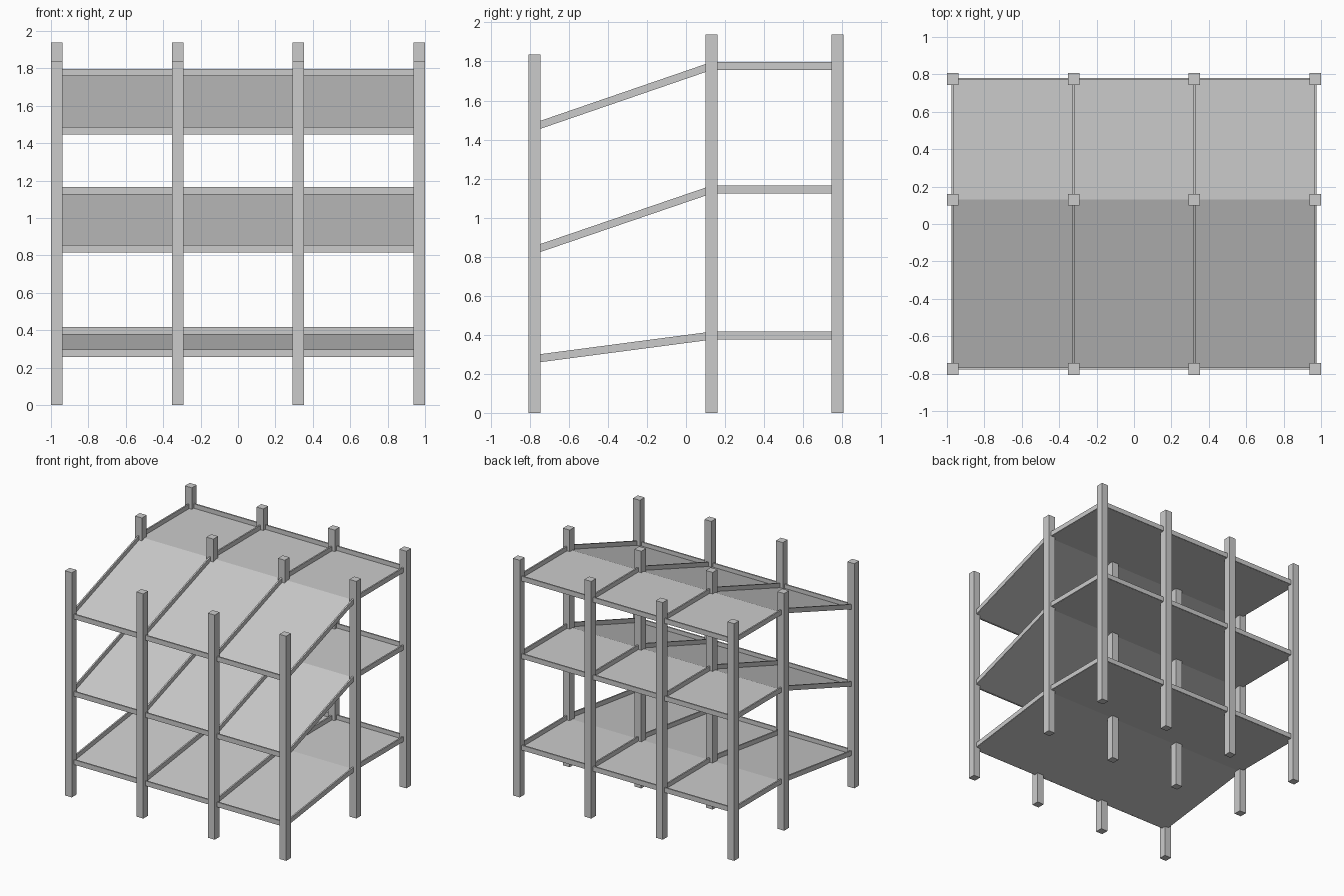
import bpy

if "Cube" in bpy.data.objects:
    bpy.data.objects.remove(bpy.data.objects["Cube"])

XS = [-0.969, -0.323, 0.323, 0.969]      # column lines
YF, YM, YB = -0.775, 0.13, 0.775         # front, middle, back rows
POST, BEAM, DEPTH, SLAB = 0.062, 0.012, 0.04, 0.005
LEVELS = [(0.257, 0.376), (0.815, 1.124), (1.446, 1.757)]  # underside: front, rear


def prism(name, profile, x0, x1):
    """Extrude a closed (y, z) profile from x0 to x1."""
    n = len(profile)
    verts = [(x, y, z) for x in (x0, x1) for y, z in profile]
    faces = [tuple(range(n))[::-1], tuple(range(n, 2 * n))]
    faces += [(i, (i + 1) % n, (i + 1) % n + n, i + n) for i in range(n)]
    mesh = bpy.data.meshes.new(name)
    mesh.from_pydata(verts, [], faces)
    obj = bpy.data.objects.new(name, mesh)
    bpy.context.collection.objects.link(obj)


def box(name, x0, x1, y, width, z0, z1):
    a, b = y - width / 2, y + width / 2
    prism(name, [(a, z0), (b, z0), (b, z1), (a, z1)], x0, x1)


def bent(name, x0, x1, zf, zr, thick):
    """Sloping front part and level rear part in one piece."""
    low = [(YF, zf), (YM, zr), (YB, zr)]
    prism(name, low + [(y, z + thick) for y, z in reversed(low)], x0, x1)


# Posts: front row is shorter
for row, y, height in (("front", YF, 1.835), ("middle", YM, 1.937), ("back", YB, 1.937)):
    for x in XS:
        box(row + "_post", x - POST / 2, x + POST / 2, y, POST, 0, height)

for zf, zr in LEVELS:
    # Thin floor panel along the underside of the beams
    bent("floor_panel", XS[0], XS[-1], zf - 0.001, zr - 0.001, SLAB)
    # Beams running front to back on each column line
    for x in XS:
        bent("cross_beam", x - BEAM / 2, x + BEAM / 2, zf, zr, DEPTH)
    # Beams along the front and back edges
    box("front_beam", XS[0], XS[-1], YF + 0.003, BEAM, zf, zf + DEPTH)
    box("back_beam", XS[0], XS[-1], YB, BEAM, zr, zr + DEPTH)
